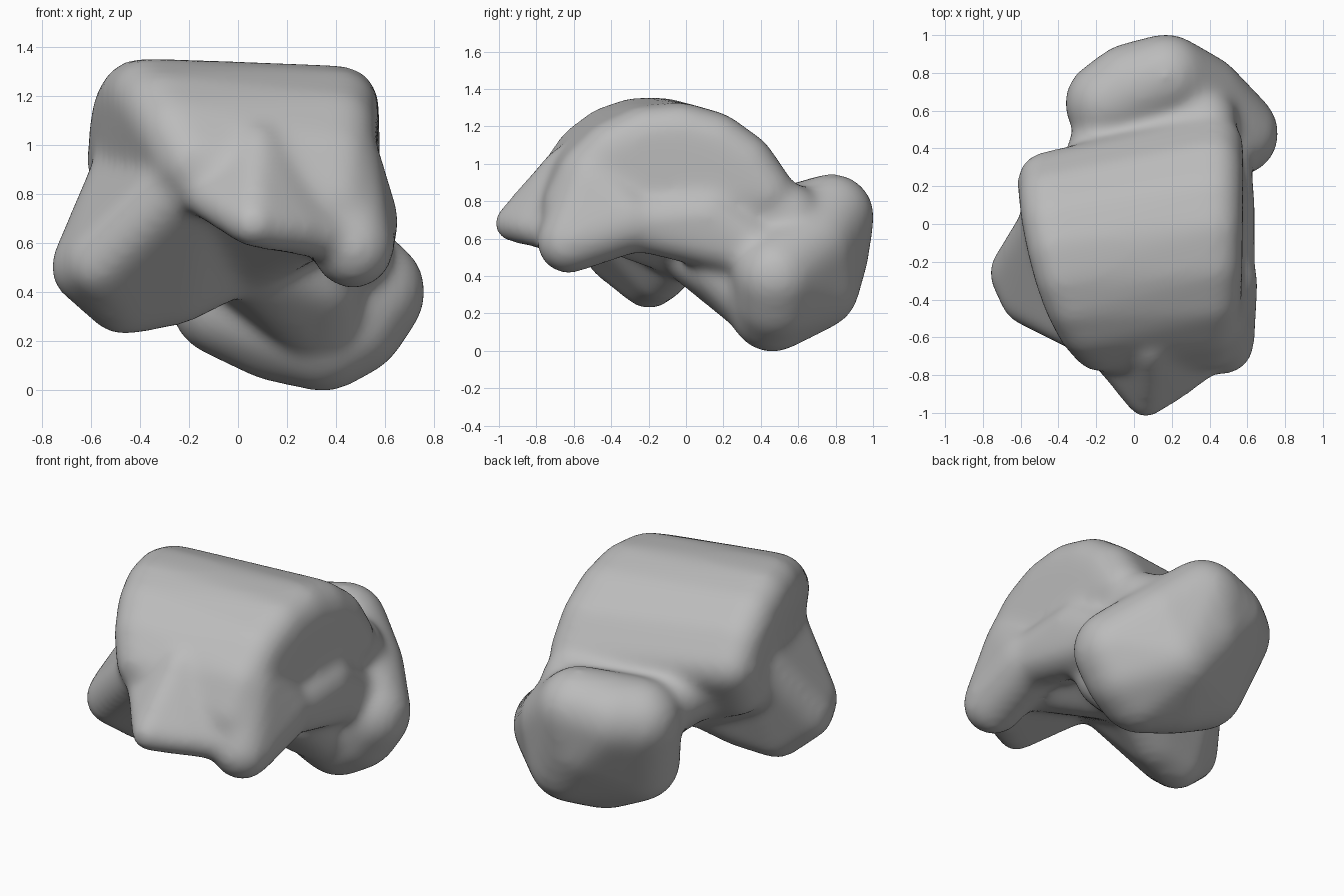
import bpy, bmesh
from math import sin, cos, radians
from mathutils import Vector

cube = bpy.data.objects.get("Cube")
if cube:
    bpy.data.objects.remove(cube, do_unlink=True)

bone = bpy.data.materials.new("bone_grey")
bone.use_nodes = True
bone.diffuse_color = (0.5, 0.5, 0.5, 1)
bone.node_tree.nodes["Principled BSDF"].inputs["Base Color"].default_value = bone.diffuse_color


def add_lump(target, radius, centres):
    """Add the convex skin around equal balls placed at the centres."""
    ball = bmesh.new()
    bmesh.ops.create_icosphere(ball, subdivisions=3, radius=radius)
    hull = bmesh.new()
    for centre in centres:
        for vert in ball.verts:
            hull.verts.new(vert.co + Vector(centre))
    ball.free()
    bmesh.ops.convex_hull(hull, input=hull.verts[:])
    inner = [v for v in hull.verts if not v.link_faces]
    bmesh.ops.delete(hull, geom=inner, context="VERTS")
    bmesh.ops.recalc_face_normals(hull, faces=hull.faces[:])
    lump = bpy.data.meshes.new("lump")
    hull.to_mesh(lump)
    hull.free()
    target.from_mesh(lump)
    bpy.data.meshes.remove(lump)


def ridge(y, z, radius, start, end, x_back, x_front, steps=7):
    """Centres along an arc running from back to front over the dome."""
    for i in range(steps + 1):
        t = i / steps
        angle = radians(start + (end - start) * t)
        x = x_back + (x_front - x_back) * t * t
        yield (x, y + radius * cos(angle), z + radius * sin(angle))


bm = bmesh.new()

# rolling dome, its two ridges drawing together at the front
near_ridge = list(ridge(-.08, .62, .55, 24, 165, .42, .40))
far_ridge = list(ridge(-.2, .73, .47, 25, 155, -.46, -.18))
dome_base = [(-.43, .12, .75), (.4, .2, .75), (0, 0, .54)]
add_lump(bm, .16, near_ridge + far_ridge + dome_base)

# pointed side wing, reaching down, with a skirt across the front
skirt_middle = (-.2, -.57, .87)
add_lump(bm, .15, [(-.45, .02, .9), skirt_middle, (-.62, -.26, .5),
                   (-.56, -.39, .52), (-.47, -.2, .37), (-.26, -.14, .41),
                   (0, -.02, .54)])

# beak at the middle of the front edge, ramping up to the dome
add_lump(bm, .1, [(.06, -.93, .68), (.22, -.83, .66), (.08, -.66, .99),
                  (-.16, -.66, .82), (.42, -.68, .62), (.1, -.4, .75)])

# rounded knuckle beside the beak, and the flank behind it
knuckle_root = (.49, -.3, .69)
add_lump(bm, .17, [(.47, -.63, .58), (.42, -.5, .92), knuckle_root])
add_lump(bm, .15, [knuckle_root, (.49, .12, .72), (.47, .42, .52)])

# neck sloping down from the dome to the head
add_lump(bm, .17, [(-.25, .2, .75), (.38, .2, .78), (.05, 0, .55),
                   (-.12, .58, .68), (.38, .55, .73), (.34, .37, .25),
                   (.34, .17, .44)])

# large oval head at the back, tilted across
add_lump(bm, .23, [(-.14, .64, .68), (-.02, .73, .69), (.17, .78, .72), (.15, .75, .52),
                   (.36, .67, .55), (.54, .48, .4), (.46, .48, .28), (.35, .46, .22),
                   (.28, .7, .34), (.16, .52, .26), (-.05, .52, .36)])

mesh = bpy.data.meshes.new("ankle_bone")
bm.to_mesh(mesh)
bm.free()
mesh.materials.append(bone)
body = bpy.data.objects.new("ankle_bone", mesh)
bpy.context.collection.objects.link(body)

# fuse the lumps and melt their seams
fuse = body.modifiers.new("fuse", "REMESH")
fuse.mode = "VOXEL"
fuse.voxel_size = 0.022
fuse.use_smooth_shade = True
melt = body.modifiers.new("melt", "SMOOTH")
melt.factor = 0.5
melt.iterations = 32
